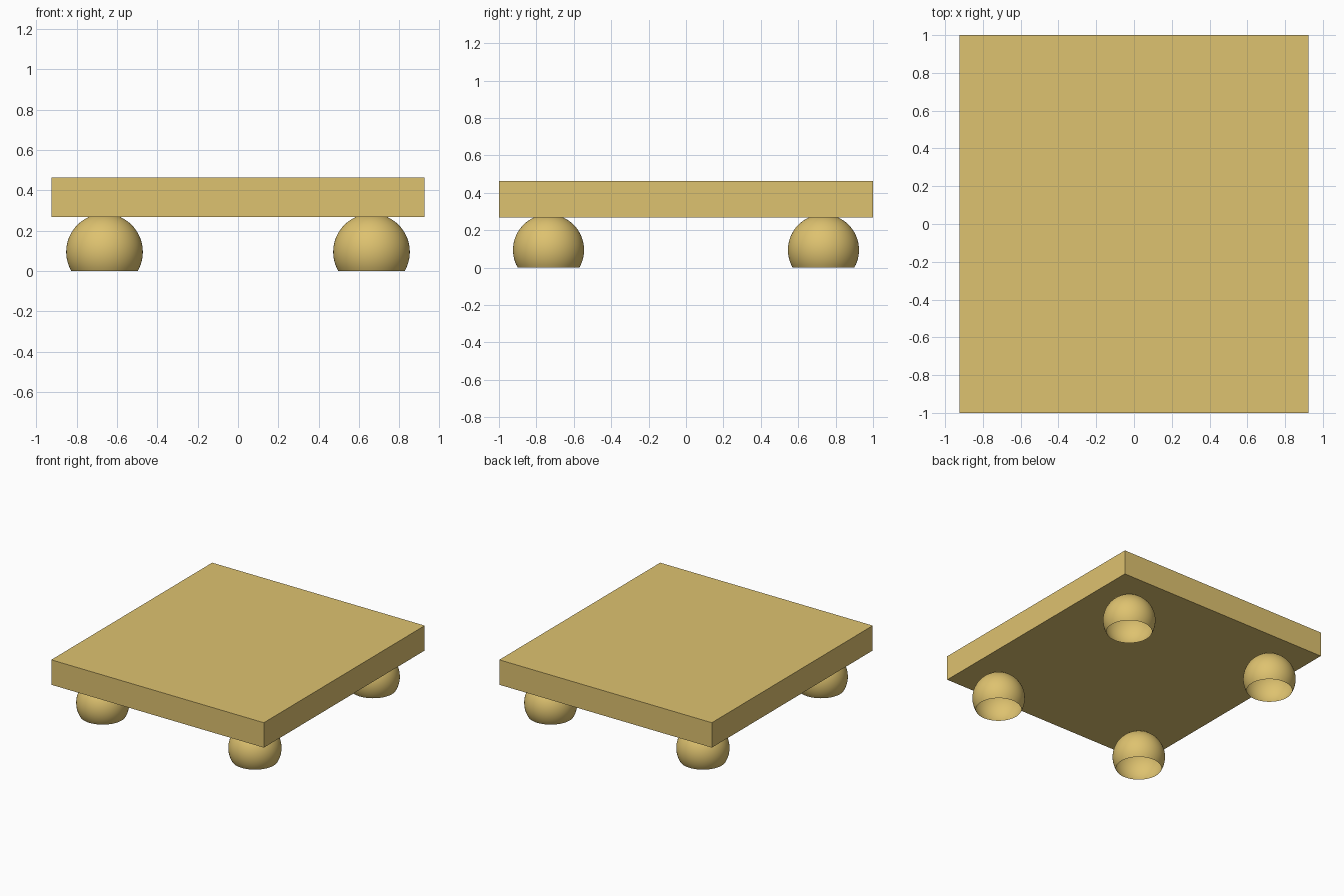
import bpy
import bmesh
from mathutils import Matrix, Vector

cube = bpy.data.objects.get("Cube")
if cube:
    bpy.data.objects.remove(cube, do_unlink=True)

# Single wood colour
wood = bpy.data.materials.new("golden_wood")
wood.use_nodes = True
color = (0.73, 0.54, 0.16, 1.0)
wood.diffuse_color = color
wood.node_tree.nodes["Principled BSDF"].inputs["Base Color"].default_value = color

HALF_X, HALF_Y = 0.925, 1.0
SLAB_BOTTOM, SLAB_TOP = 0.268, 0.464
FOOT_X, FOOT_Y, FOOT_R = 0.662, 0.735, 0.19


def add_object(name, bm, smooth=False):
    mesh = bpy.data.meshes.new(name)
    for face in bm.faces:
        face.smooth = smooth
    bm.to_mesh(mesh)
    bm.free()
    mesh.materials.append(wood)
    obj = bpy.data.objects.new(name, mesh)
    bpy.context.collection.objects.link(obj)
    return obj


# Flat rectangular top slab
bm = bmesh.new()
bmesh.ops.create_cube(bm, size=1.0)
bmesh.ops.scale(bm, verts=bm.verts,
                vec=(2 * HALF_X, 2 * HALF_Y, SLAB_TOP - SLAB_BOTTOM))
bmesh.ops.translate(bm, verts=bm.verts,
                    vec=(0, 0, (SLAB_TOP + SLAB_BOTTOM) / 2))
add_object("top_slab", bm)

# Hollow ball feet, cut open at the ground, crowns sunk into the slab
for y_name, sy in (("front", -1), ("back", 1)):
    for x_name, sx in (("right", -1), ("left", 1)):
        bm = bmesh.new()
        bmesh.ops.create_uvsphere(bm, u_segments=64, v_segments=36, radius=FOOT_R)
        bmesh.ops.transform(bm, verts=bm.verts,
                            matrix=Matrix.Translation((0, 0, FOOT_R / 2)))
        bmesh.ops.bisect_plane(bm, geom=bm.verts[:] + bm.edges[:] + bm.faces[:],
                               dist=1e-5, plane_co=Vector((0, 0, 0)),
                               plane_no=Vector((0, 0, 1)), clear_inner=True)
        foot = add_object(f"{y_name}_{x_name}_foot", bm, smooth=True)
        foot.location = (sx * FOOT_X, sy * FOOT_Y, 0)
